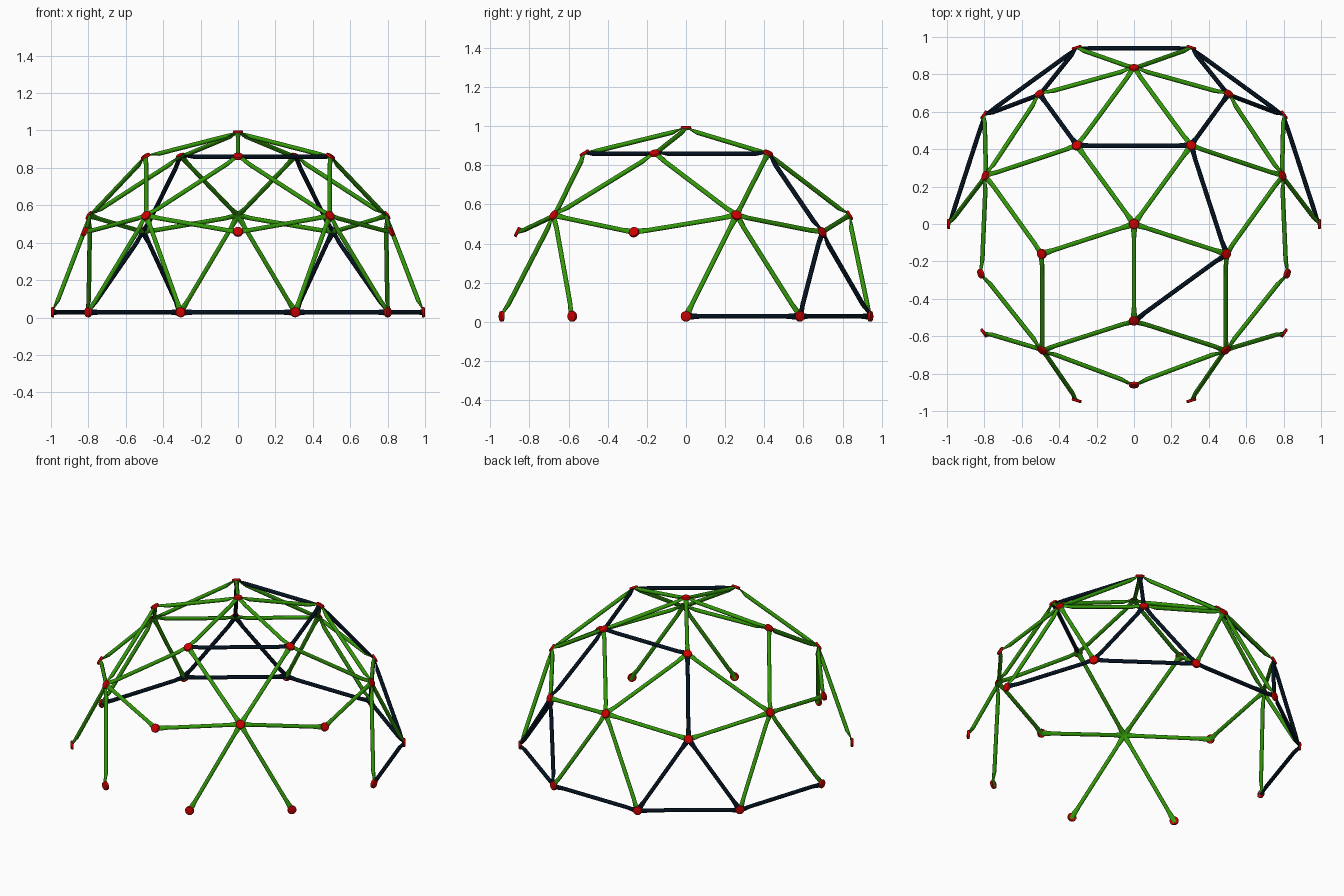
import bpy, bmesh, math
from mathutils import Vector

cube = bpy.data.objects.get("Cube")
if cube:
    bpy.data.objects.remove(cube, do_unlink=True)


def material(name, rgb):
    m = bpy.data.materials.new(name)
    m.use_nodes = True
    col = (*rgb, 1)
    m.diffuse_color = col
    m.node_tree.nodes["Principled BSDF"].inputs["Base Color"].default_value = col
    return m


green = material("green paint", (0.033, 0.32, 0.003))
navy = material("navy paint", (0.001, 0.006, 0.015))
red = material("red cap", (0.6, 0.0, 0.0))

CENTRE = Vector((0, 0, 0.028))
R_FIVE, R_SIX, R_BASE = 0.958, 0.977, 0.986   # five-way, six-way and ground joints
TUBE = 0.012
SIDES = 12

# Joints of the dome, keyed by (ring, angle in degrees)
joints = {}


def ring(name, angles, elevation, radius):
    e = math.radians(elevation)
    for deg in angles:
        a = math.radians(deg)
        joints[name, deg % 360] = radius * Vector(
            (math.cos(a) * math.cos(e), math.sin(a) * math.cos(e), math.sin(e)))


EVEN = [-90 + 72 * k for k in range(5)]
ODD = [-54 + 72 * k for k in range(5)]
ring("apex", [0], 90, R_FIVE)
ring("upper", EVEN, 58.1, R_SIX)
ring("five", EVEN, 26.57, R_FIVE)
ring("six", ODD, 31.72, R_SIX)
ring("base", range(0, 360, 36), 0, R_BASE)


def finish(bm, name, mat):
    bmesh.ops.recalc_face_normals(bm, faces=bm.faces)
    mesh = bpy.data.meshes.new(name)
    bm.to_mesh(mesh)
    bm.free()
    mesh.materials.append(mat)
    ob = bpy.data.objects.new(name, mesh)
    ob.location = CENTRE
    bpy.context.collection.objects.link(ob)
    bpy.ops.object.select_all(action='DESELECT')
    ob.select_set(True)
    bpy.context.view_layer.objects.active = ob
    bpy.ops.object.shade_smooth_by_angle(angle=math.radians(40))


def strut(start, end, mat, name):
    """Round tube whose crimped ends bend to lie flat on the joints."""
    a, b = joints[start[0], start[1] % 360], joints[end[0], end[1] % 360]
    side = (b - a).cross(a + b).normalized()

    def tab(p, q):
        n = p.normalized()
        t = (q - p - n * (q - p).dot(n)).normalized()
        return n, t, p + t * 0.03

    na, ta, bend_a = tab(a, b)
    nb, tb, bend_b = tab(b, a)
    axis = (bend_b - bend_a).normalized()
    up = side.cross(axis)
    if up.dot(a + b) < 0:
        up = -up
    # The tube hangs slightly inside its tabs
    sink = up * 0.008
    # centre, flat direction, half width, half thickness
    sections = [
        (a - ta * 0.018, na, 0.007, 0.003),
        (a - ta * 0.010, na, 0.015, 0.003),
        (bend_a - sink / 4, (na + up).normalized(), 0.016, 0.004),
        (bend_a + axis * 0.045 - sink, up, TUBE, TUBE),
        (bend_b - axis * 0.045 - sink, up, TUBE, TUBE),
        (bend_b - sink / 4, (nb + up).normalized(), 0.016, 0.004),
        (b - tb * 0.010, nb, 0.015, 0.003),
        (b - tb * 0.018, nb, 0.007, 0.003),
    ]
    bm = bmesh.new()
    loops = []
    for c, u, w, h in sections:
        loop = []
        for i in range(SIDES):
            t = math.tau * i / SIDES
            loop.append(bm.verts.new(c + side * w * math.cos(t) + u * h * math.sin(t)))
        loops.append(loop)
    for l0, l1 in zip(loops, loops[1:]):
        for i in range(SIDES):
            j = (i + 1) % SIDES
            bm.faces.new((l0[i], l0[j], l1[j], l1[i]))
    bm.faces.new(loops[0])
    bm.faces.new(loops[-1])
    finish(bm, name, mat)


def cap(pos):
    """Round cap on the outside of a joint."""
    bm = bmesh.new()
    bmesh.ops.create_cone(bm, cap_ends=True, segments=20, radius1=0.027,
                          radius2=0.027, depth=0.016)
    n = pos.normalized()
    rim = [e for e in bm.edges if all(v.co.z > 0 for v in e.verts)]
    bmesh.ops.bevel(bm, geom=rim, offset=0.006, segments=2, affect='EDGES', profile=0.5)
    rot = n.to_track_quat('Z', 'Y').to_matrix()
    for v in bm.verts:
        v.co = rot @ v.co + pos + n * 0.006
    finish(bm, "joint_cap", red)


for p in joints.values():
    cap(p)

# Green struts
for d in EVEN:
    strut(("apex", 0), ("upper", d), green, "crown_strut")
    for s in (-36, 36):
        strut(("upper", d), ("six", d + s), green, "upper_strut")
        strut(("five", d), ("six", d + s), green, "middle_strut")
for d in ODD:
    for s in (-18, 18):
        strut(("six", d), ("base", d + s), green, "leg_strut")

# Navy struts: rear ground bars, rear braces and three crown bars
for d in range(0, 180, 36):
    strut(("base", d), ("base", d + 36), navy, "ground_bar")
for d in (54, 126):
    strut(("five", d), ("upper", d), navy, "rear_brace")
    for s in (-18, 18):
        strut(("five", d), ("base", d + s), navy, "rear_leg")
for d in (-90, -18, 54):
    strut(("upper", d), ("upper", d + 72), navy, "crown_bar")
